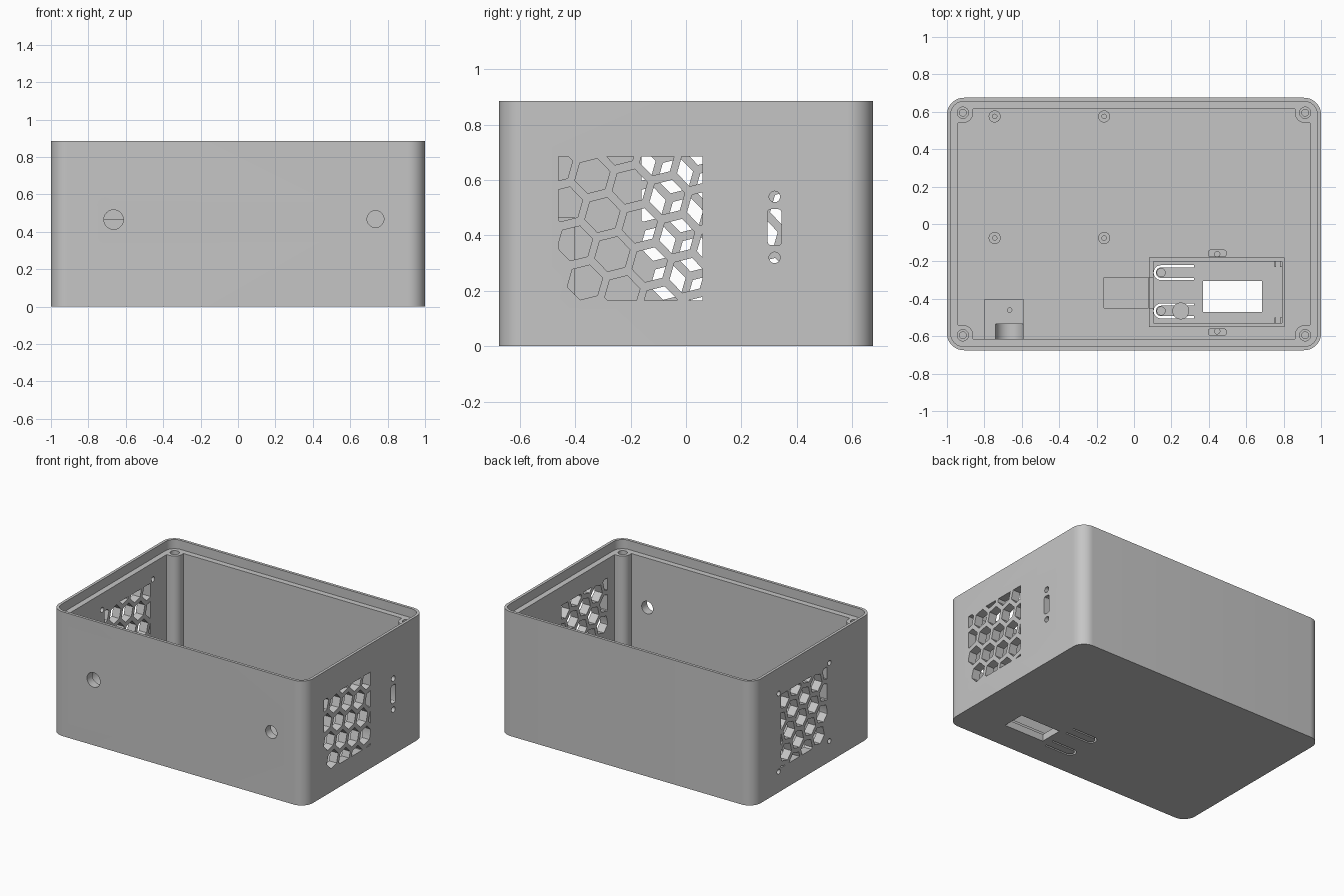
import bpy, bmesh, math
from mathutils import Vector

if "Cube" in bpy.data.objects:
    bpy.data.objects.remove(bpy.data.objects["Cube"])

GREY = bpy.data.materials.new("plain_grey")
GREY.use_nodes = True
GREY.diffuse_color = (0.56, 0.56, 0.56, 1)
GREY.node_tree.nodes["Principled BSDF"].inputs["Base Color"].default_value = (0.56, 0.56, 0.56, 1)

FLOOR, LEDGE, TOP = 0.05, 0.82, 0.885
HX, HY, WALL, LIP = 1.0, 0.675, 0.06, 0.02


# ---- helpers: outlines -------------------------------------------------
def arc(cx, cy, r, a0, a1, n=8):
    return [(cx + r * math.cos(math.radians(a0 + (a1 - a0) * k / n)),
             cy + r * math.sin(math.radians(a0 + (a1 - a0) * k / n))) for k in range(n + 1)]


def circle(cx, cy, r, n=32):
    return arc(cx, cy, r, 0, 360, n)[:-1]


def rect(x0, x1, y0, y1):
    return [(x0, y0), (x1, y0), (x1, y1), (x0, y1)]


def round_rect(x0, x1, y0, y1, r, n=8):
    return (arc(x1 - r, y1 - r, r, 0, 90, n) + arc(x0 + r, y1 - r, r, 90, 180, n)
            + arc(x0 + r, y0 + r, r, 180, 270, n) + arc(x1 - r, y0 + r, r, 270, 360, n))


def clip(poly, x0, x1, y0, y1):
    for axis, limit, sign in ((0, x0, 1), (0, x1, -1), (1, y0, 1), (1, y1, -1)):
        out = []
        for k, p in enumerate(poly):
            q = poly[k - 1]
            dp, dq = sign * (p[axis] - limit), sign * (q[axis] - limit)
            if dp * dq < 0:
                out.append(tuple(Vector(q).lerp(Vector(p), dq / (dq - dp))))
            if dp >= 0:
                out.append(p)
        poly = out
    return poly


# ---- helpers: solids ---------------------------------------------------
def solid(name, prisms):
    """Each prism is (outline, low, high, axis)."""
    bm = bmesh.new()
    for pts, lo, hi, axis in prisms:
        place = {"x": lambda a, b, t: (t, a, b),
                 "y": lambda a, b, t: (a, t, b),
                 "z": lambda a, b, t: (a, b, t)}[axis]
        low = [bm.verts.new(place(a, b, lo)) for a, b in pts]
        high = [bm.verts.new(place(a, b, hi)) for a, b in pts]
        bm.faces.new(low)
        bm.faces.new(high)
        for k in range(len(pts)):
            bm.faces.new((low[k - 1], low[k], high[k], high[k - 1]))
    bmesh.ops.recalc_face_normals(bm, faces=bm.faces)
    mesh = bpy.data.meshes.new(name)
    bm.to_mesh(mesh)
    bm.free()
    mesh.materials.append(GREY)
    obj = bpy.data.objects.new(name, mesh)
    bpy.context.scene.collection.objects.link(obj)
    return obj


def activate(obj):
    bpy.ops.object.select_all(action="DESELECT")
    obj.select_set(True)
    bpy.context.view_layer.objects.active = obj


def cut(obj, prisms):
    cutter = solid("cutter", prisms)
    cutter.hide_render = True
    mod = obj.modifiers.new("cut", "BOOLEAN")
    mod.operation, mod.solver, mod.object = "DIFFERENCE", "EXACT", cutter
    mod.use_self = True
    activate(obj)
    bpy.ops.object.modifier_apply(modifier=mod.name)
    bpy.data.objects.remove(cutter)


# ---- shell with corner posts, lip and ledge ----------------------------
POST_X, POST_Y, POST_R = 0.915, 0.595, 0.055
posts = [(sx * POST_X, sy * POST_Y) for sx in (-1, 1) for sy in (-1, 1)]
ix, iy = HX - WALL, HY - WALL

# Cavity outline steps around a rounded screw post in every corner
corner = ([(ix, POST_Y - POST_R)] + arc(POST_X, POST_Y, POST_R, 270, 180)
          + [(POST_X - POST_R, iy)])
cavity = []
for sx, sy in ((1, 1), (-1, 1), (-1, -1), (1, -1)):
    pts = [(sx * x, sy * y) for x, y in corner]
    cavity += pts if sx * sy > 0 else pts[::-1]

shell = solid("enclosure_shell", [(round_rect(-HX, HX, -HY, HY, 0.09, 12), 0, TOP, "z")])
cut(shell, [(cavity, FLOOR, 1, "z")])
cut(shell, [(round_rect(LIP - HX, HX - LIP, LIP - HY, HY - LIP, 0.07, 12), LEDGE, 1.1, "z")])
cut(shell, [(circle(x, y, 0.03), LEDGE - 0.03, 0.9, "z") for x, y in posts])
cut(shell, [(circle(x, y, 0.018), 0.4, 0.9, "z") for x, y in posts])


# ---- wall and floor openings -------------------------------------------
def grille(shift, x0, x1):
    """Tilted honeycomb trimmed to a square."""
    cells = []
    for i in range(-1, 4):
        for j in range(-2, 4):
            cy = -0.302 + 0.135 * i + 0.036 * j
            cz = 0.474 - 0.0385 * i - 0.141 * j
            cell = [(cy + 0.0655 * math.cos(math.radians(14 + 60 * k)),
                     cz + 0.0655 * math.sin(math.radians(14 + 60 * k))) for k in range(6)]
            cell = clip(cell, -0.46, 0.06, 0.165, 0.685)
            if len(cell) < 3:
                continue
            ys, zs = [p[0] for p in cell], [p[1] for p in cell]
            if min(max(ys) - min(ys), max(zs) - min(zs)) > 0.012:
                cells.append(([(y + shift, z) for y, z in cell], x0, x1, "x"))
    return cells


def flexure(yc):
    """U-shaped slit that frees a push button tongue."""
    xc = 0.145
    return ([(0.32, yc + 0.04)] + arc(xc, yc, 0.04, 90, 270, 12) + [(0.32, yc - 0.04)]
            + [(0.32, yc - 0.028)] + arc(xc, yc, 0.028, 270, 90, 12) + [(0.32, yc + 0.028)])


FAN_SHIFT = 0.3
cut(shell, grille(0, 0.9, 1.1))
cut(shell, grille(FAN_SHIFT, -1.1, -0.9))
cut(shell, [(circle(FAN_SHIFT - 0.2 + sy * 0.285, 0.425 + sz * 0.278, 0.018, 24), -1.1, -0.9, "x")
            for sy in (-1, 1) for sz in (-1, 1)])
cut(shell, [(circle(0.32, z, 0.02, 24), 0.9, 1.1, "x") for z in (0.32, 0.54)]
    + [(round_rect(0.295, 0.345, 0.365, 0.495, 0.012, 3), 0.9, 1.1, "x")])
cut(shell, [(circle(-0.665, 0.465, 0.052), -0.8, -0.6, "y"),
            (circle(0.735, 0.468, 0.045), -0.8, -0.6, "y")])
cut(shell, [(rect(0.37, 0.685, -0.47, -0.305), -0.1, 0.1, "z"),
            (rect(-0.16, 0.078, -0.45, -0.285), FLOOR - 0.02, 0.1, "z")]
    + [(flexure(y), -0.1, 0.1, "z") for y in (-0.26, -0.465)])

# ---- jack cradle behind the front wall ---------------------------------
cradle = solid("jack_cradle", [(rect(-0.8, -0.59, -0.615, -0.4), FLOOR, 0.465, "z")])
cut(cradle, [(circle(-0.665, 0.465, 0.0745), -0.7, -0.535, "y"),
             (circle(-0.665, -0.46, 0.012, 16), 0.38, 0.6, "z")])

# ---- board standoffs ---------------------------------------------------
parts = [shell, cradle]
for x in (-0.745, -0.16):
    for y in (-0.075, 0.575):
        post = solid("board_standoff", [(circle(x, y, 0.032), FLOOR, 0.11, "z")])
        cut(post, [(circle(x, y, 0.012, 16), FLOOR + 0.01, 0.2, "z")])
        parts.append(post)

# ---- display frame with screw tabs and clips ---------------------------
frame = solid("display_frame", [(rect(0.08, 0.805, -0.55, -0.18), FLOOR, 0.11, "z")])
cut(frame, [(rect(0.105, 0.79, -0.53, -0.2), 0, 0.2, "z")])
cut(frame, [(rect(0, 0.15, -0.45, -0.285), FLOOR + 0.01, 0.2, "z")])
parts.append(frame)
for y, side in ((-0.165, 1), (-0.57, -1)):
    wide = sorted((y - side * 0.012, y + side * 0.028))
    tab = solid("display_tab", [(round_rect(0.395, 0.495, wide[0], wide[1], 0.015), FLOOR, 0.11, "z")])
    cut(tab, [(circle(0.445, y + side * 0.004, 0.014, 20), FLOOR + 0.01, 0.2, "z")])
    parts.append(tab)
for y in (-0.515, -0.215):
    for x in (0.75, 0.78):
        parts.append(solid("display_clip", [(rect(x, x + 0.01, y - 0.015, y + 0.015), FLOOR, 0.1, "z")]))

# ---- push buttons on the tongues ---------------------------------------
for y in (-0.26, -0.465):
    parts.append(solid("push_button", [(circle(0.145, y, 0.024), FLOOR, 0.08, "z")]))
parts.append(solid("button_stem", [(circle(0.25, -0.465, 0.026), FLOOR, 0.08, "z")]))
parts.append(solid("button_cap", [(circle(0.25, -0.465, 0.045), 0.08, 0.1, "z")]))

# ---- shading -----------------------------------------------------------
for obj in parts:
    activate(obj)
    bpy.ops.object.shade_smooth_by_angle(angle=math.radians(30))
